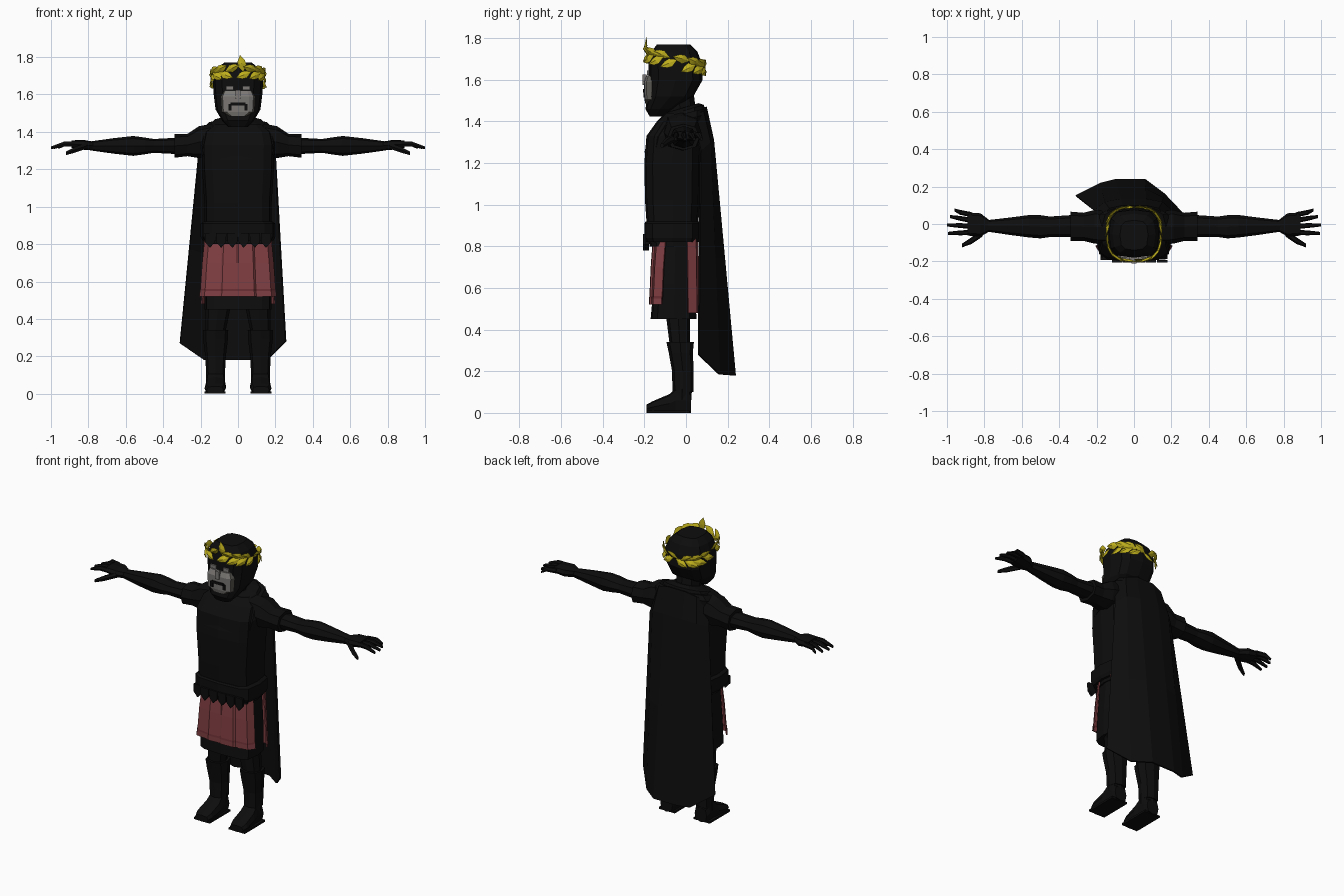
import bpy, bmesh, math, random
from mathutils import Vector

random.seed(4)


def material(name, rgb):
    m = bpy.data.materials.new(name)
    m.diffuse_color = (*rgb, 1)
    return m


BLACK = material("near_black", (0.004, 0.004, 0.004))
RED = material("faded_red", (0.22, 0.05, 0.056))
DARK_RED = material("dark_red", (0.13, 0.025, 0.03))
GOLD = material("laurel_gold", (0.52, 0.43, 0.012))
GREY = material("mask_grey", (0.2, 0.19, 0.18))
DARK_GREY = material("mask_shade", (0.1, 0.095, 0.08))


def finish(name, bm, *mats):
    bmesh.ops.recalc_face_normals(bm, faces=bm.faces)
    me = bpy.data.meshes.new(name)
    bm.to_mesh(me)
    bm.free()
    for m in mats:
        me.materials.append(m)
    ob = bpy.data.objects.new(name, me)
    bpy.context.collection.objects.link(ob)
    return ob


def spow(v, e):
    return math.copysign(abs(v) ** e, v)


def loft(name, axis, rings, mat=BLACK, n=12, e=0.6, tilt=0.0):
    """Rings are (position, centre a, centre b, radius a, radius b) along an axis."""
    bm = bmesh.new()
    loops = []
    for p, ca, cb, ra, rb in rings:
        loop = []
        for i in range(n):
            t = 2 * math.pi * i / n
            a, b = ca + ra * spow(math.cos(t), e), cb + rb * spow(math.sin(t), e)
            co = {"x": (p, a, b), "y": (a, p, b), "z": (a, b, p + tilt * b)}[axis]
            loop.append(bm.verts.new(co))
        loops.append(loop)
    for l0, l1 in zip(loops, loops[1:]):
        for i in range(n):
            j = (i + 1) % n
            bm.faces.new((l0[i], l0[j], l1[j], l1[i]))
    bm.faces.new(loops[0])
    bm.faces.new(loops[-1])
    return finish(name, bm, mat)


def sheet(name, rows, thick, *mats, rule=None):
    """Cloth surface through rows of points, given thickness."""
    bm = bmesh.new()
    vs = [[bm.verts.new(p) for p in r] for r in rows]
    for k in range(len(vs) - 1):
        for i in range(len(vs[0]) - 1):
            f = bm.faces.new((vs[k][i], vs[k][i + 1], vs[k + 1][i + 1], vs[k + 1][i]))
            if rule:
                f.material_index = rule(k)
    ob = finish(name, bm, *mats)
    mod = ob.modifiers.new("thickness", "SOLIDIFY")
    mod.thickness = thick
    mod.offset = 0
    return ob


def box(name, c, s, mat=BLACK):
    bm = bmesh.new()
    bmesh.ops.create_cube(bm, size=1)
    for v in bm.verts:
        v.co = Vector((c[i] + v.co[i] * s[i] for i in range(3)))
    return finish(name, bm, mat)


# Torso armour, belt, mantle and neck
loft("torso", "z", [(0.8, 0, -0.06, 0.175, 0.115), (0.92, 0, -0.065, 0.18, 0.125),
                    (1.02, 0, -0.065, 0.18, 0.132), (1.2, 0, -0.065, 0.192, 0.135),
                    (1.33, 0, -0.06, 0.195, 0.13), (1.4, 0, -0.03, 0.18, 0.11),
                    (1.44, 0, -0.01, 0.13, 0.09)], e=0.5)
loft("belt", "z", [(0.82, 0, -0.065, 0.19, 0.128), (0.84, 0, -0.065, 0.2, 0.135),
                   (0.91, 0, -0.065, 0.2, 0.135), (0.92, 0, -0.065, 0.185, 0.128)], e=0.5)
loft("mantle_lower", "z", [(1.3, 0, -0.06, 0.2, 0.14), (1.36, 0, -0.045, 0.212, 0.14),
                           (1.41, 0, -0.02, 0.2, 0.12), (1.44, 0, -0.01, 0.17, 0.1)], e=0.7, tilt=0.25)
loft("mantle_collar", "z", [(1.37, 0, -0.04, 0.16, 0.125), (1.42, 0, -0.03, 0.165, 0.125),
                            (1.455, 0, -0.015, 0.14, 0.1), (1.47, 0, -0.015, 0.09, 0.075)],
     e=0.85, tilt=0.3)
loft("neck", "z", [(1.4, 0, -0.02, 0.075, 0.075), (1.55, 0, -0.04, 0.075, 0.075)], n=8, e=1)

# Pointed flaps below the belt
for i in range(6):
    x = -0.15 + 0.06 * i
    bm = bmesh.new()
    pts = [(-0.028, 0.86), (0.028, 0.86), (0.026, 0.81), (0, 0.78), (-0.026, 0.81)]
    bm.faces.new([bm.verts.new((x + a, -0.192, z)) for a, z in pts])
    ob = finish("belt_flap", bm, BLACK)
    ob.modifiers.new("thickness", "SOLIDIFY").thickness = 0.015

# Underskirt with red front and back panels
loft("underskirt", "z", [(0.45, 0, -0.06, 0.18, 0.11), (0.62, 0, -0.055, 0.18, 0.1),
                         (0.85, 0, -0.05, 0.165, 0.095)], e=0.5)


def panel(name, outline, levels, rule):
    rows = [[(x * w, y + dy, z) for x, y in outline] for z, w, dy in levels]
    sheet(name, rows, 0.008, RED, DARK_RED, rule=rule)


front = [(-0.2, -0.115), (-0.175, -0.155), (-0.095, -0.165), (-0.085, -0.172), (-0.005, -0.168),
         (0.005, -0.174), (0.085, -0.172), (0.095, -0.162), (0.175, -0.155), (0.2, -0.115)]
panel("red_skirt_front", front, [(0.86, 0.86, 0.02), (0.7, 0.94, 0.008), (0.56, 0.99, 0.002),
                                 (0.55, 1.0, 0.0), (0.52, 1.02, 0.0)], lambda k: int(k == 2))
back = [(-0.19, 0.01), (-0.17, 0.05), (0, 0.06), (0.17, 0.05), (0.19, 0.01)]
panel("red_skirt_back", back, [(0.86, 0.92, -0.005), (0.48, 1.02, 0.0)], lambda k: 0)

# Cape hanging from the shoulders, flaring to an uneven hem
cape_top = [(-0.17, 0.03, 1.42), (-0.13, 0.08, 1.45), (-0.06, 0.095, 1.47),
            (0.06, 0.095, 1.47), (0.13, 0.08, 1.45), (0.17, 0.03, 1.42)]
cape_mid = [(-0.21, 0.07, 1.28), (-0.155, 0.115, 1.3), (-0.07, 0.13, 1.31),
            (0.065, 0.13, 1.31), (0.15, 0.115, 1.3), (0.2, 0.07, 1.26)]
cape_hem = [(-0.31, 0.15, 0.27), (-0.18, 0.215, 0.18), (-0.1, 0.235, 0.18),
            (0.06, 0.235, 0.18), (0.16, 0.16, 0.185), (0.255, 0.06, 0.28)]
cape_low = [tuple(Vector(a).lerp(Vector(b), 0.5)) for a, b in zip(cape_mid, cape_hem)]
sheet("cape", [cape_top, cape_mid, cape_low, cape_hem], 0.01, BLACK)

for s in (-1, 1):
    # Sleeves, arms and hands
    def limb(name, rings, **kw):
        loft(name, "x", [(s * r[0], *r[1:]) for r in rings], **kw)
    limb("sleeve", [(0.13, -0.02, 1.36, 0.09, 0.085), (0.21, -0.015, 1.345, 0.09, 0.085),
                    (0.27, -0.015, 1.33, 0.075, 0.06), (0.34, -0.012, 1.325, 0.078, 0.063)], n=8, e=0.8)
    limb("arm", [(0.3, -0.01, 1.325, 0.06, 0.045), (0.45, -0.015, 1.325, 0.055, 0.037),
                 (0.5, -0.015, 1.325, 0.062, 0.045), (0.56, -0.012, 1.325, 0.06, 0.053),
                 (0.66, -0.012, 1.325, 0.047, 0.042), (0.79, -0.01, 1.325, 0.03, 0.024)], n=8, e=0.85)
    limb("palm", [(0.77, -0.01, 1.325, 0.028, 0.022), (0.82, -0.005, 1.33, 0.062, 0.026),
                  (0.89, 0, 1.335, 0.062, 0.02)], n=8, e=0.7)
    for y0, y1, tip in ((0.05, 0.075, 0.96), (0.02, 0.04, 0.985), (-0.012, -0.005, 1.0), (-0.045, -0.05, 0.995)):
        limb("finger", [(0.87, y0, 1.335, 0.014, 0.016), (0.93, (y0 + y1) / 2, 1.335, 0.013, 0.015),
                        (tip, y1, 1.315, 0.008, 0.008)], n=6, e=1)
    limb("thumb", [(0.81, -0.045, 1.325, 0.022, 0.018), (0.87, -0.09, 1.305, 0.018, 0.018),
                   (0.92, -0.115, 1.285, 0.01, 0.011)], n=6, e=1)
    # Legs, greaves and boots
    x = 0.12 * s
    loft("leg", "z", [(0.06, x, -0.02, 0.05, 0.045), (0.2, x, -0.015, 0.052, 0.05),
                      (0.34, x, -0.03, 0.055, 0.05), (0.5, x * 0.85, -0.04, 0.07, 0.06)], n=8, e=0.8)
    loft("greave", "z", [(0.1, x, -0.015, 0.05, 0.05), (0.2, x, -0.015, 0.055, 0.052),
                         (0.29, x, -0.025, 0.066, 0.058), (0.34, x, -0.028, 0.068, 0.066)], n=8, e=0.75)
    loft("boot", "y", [(-0.19, x * 1.02, 0.02, 0.045, 0.02), (-0.16, x * 1.02, 0.028, 0.057, 0.028),
                       (-0.08, x, 0.045, 0.055, 0.045), (-0.05, x, 0.06, 0.05, 0.06),
                       (0.0, x, 0.06, 0.05, 0.06), (0.025, x, 0.045, 0.042, 0.045)], n=8, e=0.6)
    box("boot_sole", (x * 1.02, -0.085, 0.006), (0.112, 0.205, 0.012))

# Helmeted head
loft("head", "z", [(1.425, 0, -0.145, 0.05, 0.03), (1.46, 0, -0.125, 0.085, 0.07),
                   (1.52, 0, -0.075, 0.12, 0.11), (1.6, 0, -0.05, 0.13, 0.13),
                   (1.68, 0, -0.052, 0.135, 0.128), (1.735, 0, -0.055, 0.115, 0.11),
                   (1.77, 0, -0.06, 0.075, 0.08)], e=0.65)

# Face mask: light front, darker sides
mask = loft("face_mask", "z", [(1.485, 0, -0.165, 0.05, 0.03), (1.505, 0, -0.165, 0.085, 0.035),
                               (1.59, 0, -0.165, 0.09, 0.038), (1.62, 0, -0.165, 0.075, 0.025)],
            mat=GREY, n=12, e=0.6)
mask.data.materials.append(DARK_GREY)
for p in mask.data.polygons:
    p.material_index = int(abs(p.normal.x) > 0.45 or p.normal.z < -0.4)
box("nose", (0, -0.2, 1.6), (0.025, 0.02, 0.05), GREY)
box("mouth", (0, -0.202, 1.548), (0.08, 0.008, 0.016))
for s in (-1, 1):
    box("mouth_corner", (0.043 * s, -0.2, 1.532), (0.018, 0.009, 0.035))
    box("eye", (0.045 * s, -0.182, 1.635), (0.04, 0.009, 0.022), GREY)


# Laurel wreath, two rows of leaves, higher at the front
def leaf(bm, c, along, across, out, length, width):
    prof = [(-1, 0), (-0.2, 1), (0.35, 0.8), (1, 0), (0.35, -0.8), (-0.2, -1)]
    rim = [bm.verts.new(c + along * a * length + across * b * width) for a, b in prof]
    for k in (0.009, -0.004):
        mid = bm.verts.new(c + out * k)
        for i in range(6):
            bm.faces.new((rim[i], rim[(i + 1) % 6], mid))


bm = bmesh.new()
UP = Vector((0, 0, 1))
for row in (-1, 1):
    for i in range(14):
        t = 2 * math.pi * (i + 0.25 * row) / 14
        c = Vector((0.142 * spow(math.cos(t), 0.7), -0.052 + 0.142 * spow(math.sin(t), 0.7), 0))
        c.z = 1.69 - 0.23 * (c.y + 0.05) + 0.018 * row
        out = Vector((math.cos(t), math.sin(t), 0))
        way = Vector((math.sin(t), -math.cos(t), 0)) * (1 if math.cos(t) > 0 else -1)
        along = (way + UP * (0.35 * row + random.uniform(-0.15, 0.15)) + out * 0.12).normalized()
        across = (UP + out * 0.3 * row).cross(along).cross(along).normalized()
        leaf(bm, c, along, across, out, 0.045, 0.022)
# Upright leaf at the brow
leaf(bm, Vector((0.02, -0.19, 1.765)), Vector((-0.2, 0, 1)).normalized(), Vector((1, 0, 0.2)).normalized(),
     Vector((0, -1, 0)), 0.047, 0.024)
finish("laurel_wreath", bm, GOLD)
